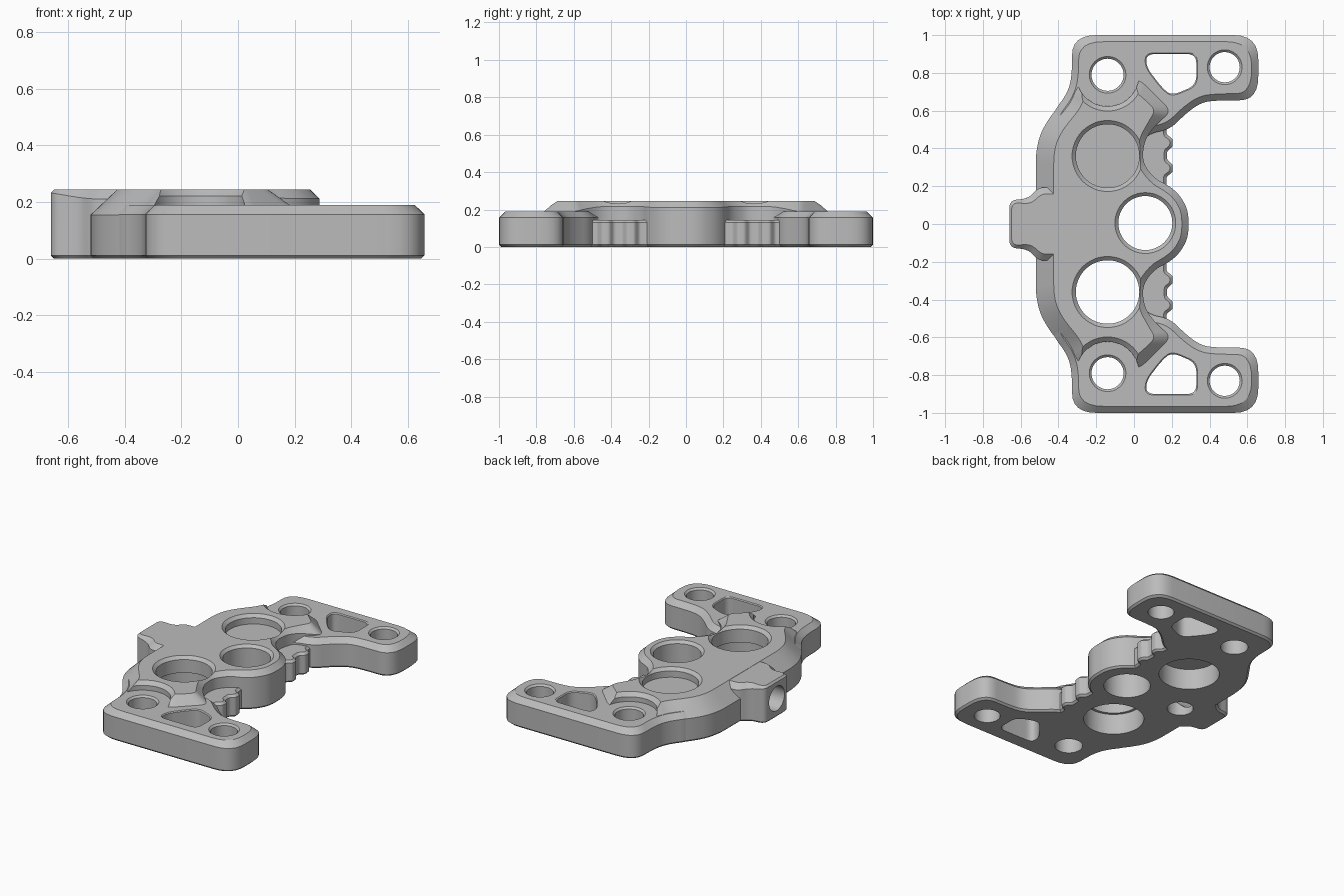
import bpy, math
from mathutils import Vector

if "Cube" in bpy.data.objects:
    bpy.data.objects.remove(bpy.data.objects["Cube"])

grey = bpy.data.materials.new("satin grey")
grey.use_nodes = True
grey.diffuse_color = (0.5, 0.5, 0.5, 1)
grey.node_tree.nodes["Principled BSDF"].inputs["Base Color"].default_value = grey.diffuse_color

SLOPE = 0.95
LIP = 0.012


def mirrored(half):
    """Close an outline over y = 0; each point is x, y, chamfer."""
    return half + [(x, -y, d) for x, y, d in reversed(half)]


def rounded(pts, reach, steps=6):
    """Round every corner with a small quadratic arc."""
    if not reach:
        return pts
    out = []
    for i, p in enumerate(pts):
        a, b = pts[i - 1], pts[(i + 1) % len(pts)]
        start = p.lerp(a, min(reach / (a - p).length, 0.47))
        end = p.lerp(b, min(reach / (b - p).length, 0.47))
        for s in range(steps + 1):
            t = s / steps
            out.append(start.lerp(p, t).lerp(p.lerp(end, t), t))
    return out


def circle(x, y, r, d, n=48):
    return [(x + r * math.cos(k * math.tau / n), y + r * math.sin(k * math.tau / n), d)
            for k in range(n)]


def inward(outline):
    """Inward mitre direction at each point of a counterclockwise outline."""
    dirs = []
    for i, p in enumerate(outline):
        u = (p - outline[i - 1]).xy.normalized()
        v = (outline[(i + 1) % len(outline)] - p).xy.normalized()
        n = Vector((-u.y - v.y, u.x + v.x)).normalized()
        dirs.append(n / max(0.5, n.dot(Vector((-u.y, u.x)))))
    return dirs


def solid(name, points, top, reach=0, bottom=0.0, lip=LIP):
    """Rounded prism with a chamfered top edge and a small bevel below."""
    corners = [Vector(p) for p in points]
    dirs = inward(corners)
    verts = []
    for row in range(4):
        ring = []
        for p, m in zip(corners, dirs):
            inset = (lip, 0, 0, p.z)[row]
            z = (bottom, bottom + LIP, top - SLOPE * abs(p.z), top)[row]
            ring.append(Vector((p.x + m.x * inset, p.y + m.y * inset, z)))
        verts += rounded(ring, reach)
    n = len(verts) // 4
    faces = [tuple(reversed(range(n))), tuple(range(3 * n, 4 * n))]
    for row in range(3):
        for i in range(n):
            j = (i + 1) % n
            faces.append((row * n + i, row * n + j, (row + 1) * n + j, (row + 1) * n + i))
    mesh = bpy.data.meshes.new(name)
    mesh.from_pydata(verts, [], faces)
    mesh.materials.append(grey)
    obj = bpy.data.objects.new(name, mesh)
    bpy.context.collection.objects.link(obj)
    return obj


def combine(target, tool, operation):
    mod = target.modifiers.new("combine", "BOOLEAN")
    mod.operation, mod.solver, mod.object = operation, "EXACT", tool
    bpy.context.view_layer.objects.active = target
    bpy.ops.object.modifier_apply(modifier=mod.name)
    bpy.data.objects.remove(tool)


def opening(target, outline_fn, top, edge, bottom=-0.05, reach=0):
    """Cut a hole whose upper rim is countersunk."""
    cutter = solid("cutter", outline_fn(-(edge + 0.01)), top + 0.0095, reach, bottom, 0)
    cutter.hide_render = True
    combine(target, cutter, "DIFFERENCE")


BODY_TOP, ARM_TOP = 0.245, 0.19

# Raised central body with wide outer chamfer and round middle boss
body_half = [
    (0.288, 0.07, 0.035), (0.245, 0.15, 0.035), (0.19, 0.2, 0.035), (0.11, 0.24, 0.03),
    (0.055, 0.31, 0.03), (0.045, 0.37, 0.03), (0.06, 0.45, 0.03), (0.11, 0.52, 0.04),
    (0.2, 0.60, 0.06), (0.035, 0.79, 0.08), (-0.28, 0.79, 0.09), (-0.335, 0.73, 0.09),
    (-0.365, 0.665, 0.095), (-0.45, 0.56, 0.095), (-0.50, 0.47, 0.095), (-0.52, 0.37, 0.095)]
body = solid("bracket", mirrored(body_half), BODY_TOP, 0.05)

# Clearance around the arm holes beside the raised body
for s in (1, -1):
    opening(body, lambda d: circle(-0.14, s * 0.79, 0.167, d), BODY_TOP, 0.025, 0.08)

# Low plate carrying both side arms
C = 0.035
plate_half = [
    (0.0, 0.4, C), (0.08, 0.48, C), (0.19, 0.50, C), (0.28, 0.59, C), (0.36, 0.645, C),
    (0.45, 0.655, C), (0.658, 0.655, C), (0.658, 1.0, C), (-0.328, 1.0, C),
    (-0.328, 0.77, C), (-0.36, 0.68, C), (-0.43, 0.59, C), (-0.45, 0.48, C)]
combine(body, solid("arm_plate", mirrored(plate_half), ARM_TOP, 0.13), "UNION")

# Scalloped grips in the two recesses
G = 0.015
grip = [(0.0, 0.17, G), (0.17, 0.17, G), (0.172, 0.25, G), (0.205, 0.275, G), (0.205, 0.315, G),
        (0.175, 0.34, G), (0.175, 0.385, G), (0.205, 0.41, G), (0.205, 0.45, G),
        (0.172, 0.475, G), (0.17, 0.55, G), (0.0, 0.55, G)]
for s in (1, -1):
    pts = [(x, s * y, d) for x, y, d in grip][::s]
    combine(body, solid("grip", pts, 0.145, 0.012), "UNION")

# Flared side nozzle
nozzle_half = [(-0.25, 0.19, 0.03), (-0.46, 0.195, 0.035), (-0.51, 0.19, 0.035),
               (-0.56, 0.135, 0.03), (-0.66, 0.125, 0.012)]
combine(body, solid("nozzle", mirrored(nozzle_half), BODY_TOP - 0.001, 0.04), "UNION")

# Holes through the arms
window = [(0.065, 0.9), (0.33, 0.9), (0.33, 0.735), (0.2, 0.68), (0.15, 0.72), (0.065, 0.83)]
for s in (1, -1):
    opening(body, lambda d: circle(-0.14, s * 0.79, 0.085, d), ARM_TOP, 0.012)
    opening(body, lambda d: circle(0.48, s * 0.83, 0.08, d), ARM_TOP, 0.012)
    # order is reversed on one side so the outline stays counterclockwise
    opening(body, lambda d: [(x, s * y, d) for x, y in window][::-s], ARM_TOP, 0.006, reach=0.05)
    # Stepped seat under each large hole
    opening(body, lambda d: circle(-0.14, s * 0.36, 0.185, 0), 0.13, 0)

# Large holes: one is closed by a thin web, the others go through
opening(body, lambda d: circle(-0.14, 0.36, 0.168, d), BODY_TOP, 0.02, 0.185)
opening(body, lambda d: circle(-0.14, -0.36, 0.168, d), BODY_TOP, 0.02)
opening(body, lambda d: circle(0.06, 0.005, 0.143, d), BODY_TOP, 0.018)

# Nozzle channel and the port beneath it
opening(body, lambda d: circle(-0.37, 0, 0.08, 0), 0.15, 0)
bpy.ops.mesh.primitive_cylinder_add(vertices=48, radius=0.08, depth=0.4,
                                    location=(-0.5, 0, 0.125), rotation=(0, math.pi / 2, 0))
channel = bpy.context.object
channel.hide_render = True
combine(body, channel, "DIFFERENCE")

# Smooth curves, crisp chamfer edges
bpy.ops.object.select_all(action="DESELECT")
body.select_set(True)
bpy.context.view_layer.objects.active = body
bpy.ops.object.shade_smooth_by_angle(angle=math.radians(25))
